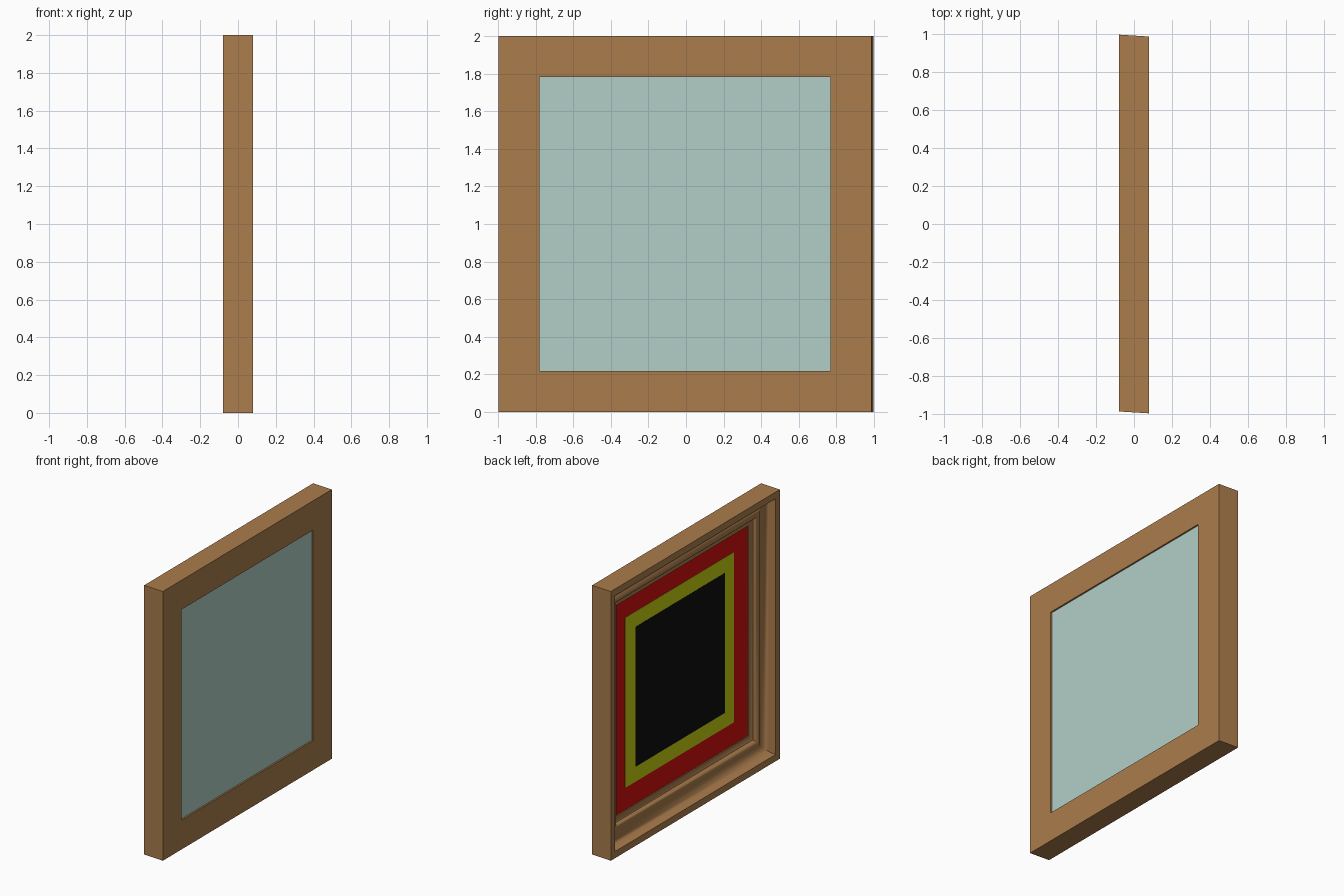
import bpy, bmesh
from mathutils import Vector

if "Cube" in bpy.data.objects:
    bpy.data.objects.remove(bpy.data.objects["Cube"])


def material(name, srgb):
    m = bpy.data.materials.new(name)
    lin = [((c / 255 + 0.055) / 1.055) ** 2.4 if c > 10 else c / 255 / 12.92 for c in srgb]
    m.diffuse_color = (*lin, 1)
    m.use_nodes = True
    m.node_tree.nodes["Principled BSDF"].inputs["Base Color"].default_value = m.diffuse_color
    return m


WOOD = material("warm wood", (170, 124, 76))
TEAL = material("pale teal", (178, 207, 199))
RED = material("deep red", (212, 14, 14))
YELLOW = material("olive yellow", (198, 208, 16))
BLACK = material("black", (14, 14, 14))


def finish(bm, name, mat):
    bmesh.ops.recalc_face_normals(bm, faces=bm.faces)
    mesh = bpy.data.meshes.new(name)
    bm.to_mesh(mesh)
    bm.free()
    mesh.materials.append(mat)
    ob = bpy.data.objects.new(name, mesh)
    bpy.context.collection.objects.link(ob)
    return ob


def box(name, mat, x, y, z):
    """Box from (min, max) ranges."""
    bm = bmesh.new()
    bmesh.ops.create_cube(bm, size=1)
    for v in bm.verts:
        v.co = Vector([r[0] if c < 0 else r[1] for c, r in zip(v.co, (x, y, z))])
    return finish(bm, name, mat)


# Moulding cross-section: (x, distance in from the outer edge), closed loop
profile = [
    (0.08, 0.0), (-0.08, 0.0), (-0.08, 0.05), (-0.05, 0.055),
    (-0.028, 0.064), (-0.012, 0.08), (-0.003, 0.10), (0.0, 0.12),
    (-0.008, 0.135), (-0.010, 0.148), (-0.006, 0.162), (0.004, 0.172),
    (0.022, 0.178), (0.028, 0.19), (0.030, 0.218), (0.08, 0.218),
]

# Mitred frame, swept around four corners, slightly skewed front to back
FRONT, BACK = (-0.987, 0.997), (-0.997, 0.987)
bm = bmesh.new()
rings = []
for iy, iz in ((0, 0), (1, 0), (1, 1), (0, 1)):
    ring = []
    for x, d in profile:
        t = (x + 0.08) / 0.16
        y = FRONT[iy] + (BACK[iy] - FRONT[iy]) * t
        z = 2.0 * iz
        ring.append(bm.verts.new((x, y + (-d if iy else d), z + (-d if iz else d))))
    rings.append(ring)
n = len(profile)
for i in range(4):
    a, b = rings[i], rings[(i + 1) % 4]
    for j in range(n):
        k = (j + 1) % n
        bm.faces.new((a[j], a[k], b[k], b[j]))
frame = finish(bm, "frame", WOOD)
bpy.context.view_layer.objects.active = frame
frame.select_set(True)
bpy.ops.object.shade_smooth_by_angle(angle=0.6)

# Backing board, set just inside the rear face of the frame
box("backing_board", TEAL, (0.042, 0.068), (-0.788, 0.780), (0.21, 1.79))

# Picture: nested plates facing -x
box("picture_border", RED, (0.038, 0.043), (-0.778, 0.778), (0.213, 1.787))
box("picture_band", YELLOW, (0.036, 0.039), (-0.612, 0.660), (0.382, 1.646))
box("picture_centre", BLACK, (0.034, 0.037), (-0.506, 0.543), (0.494, 1.532))
